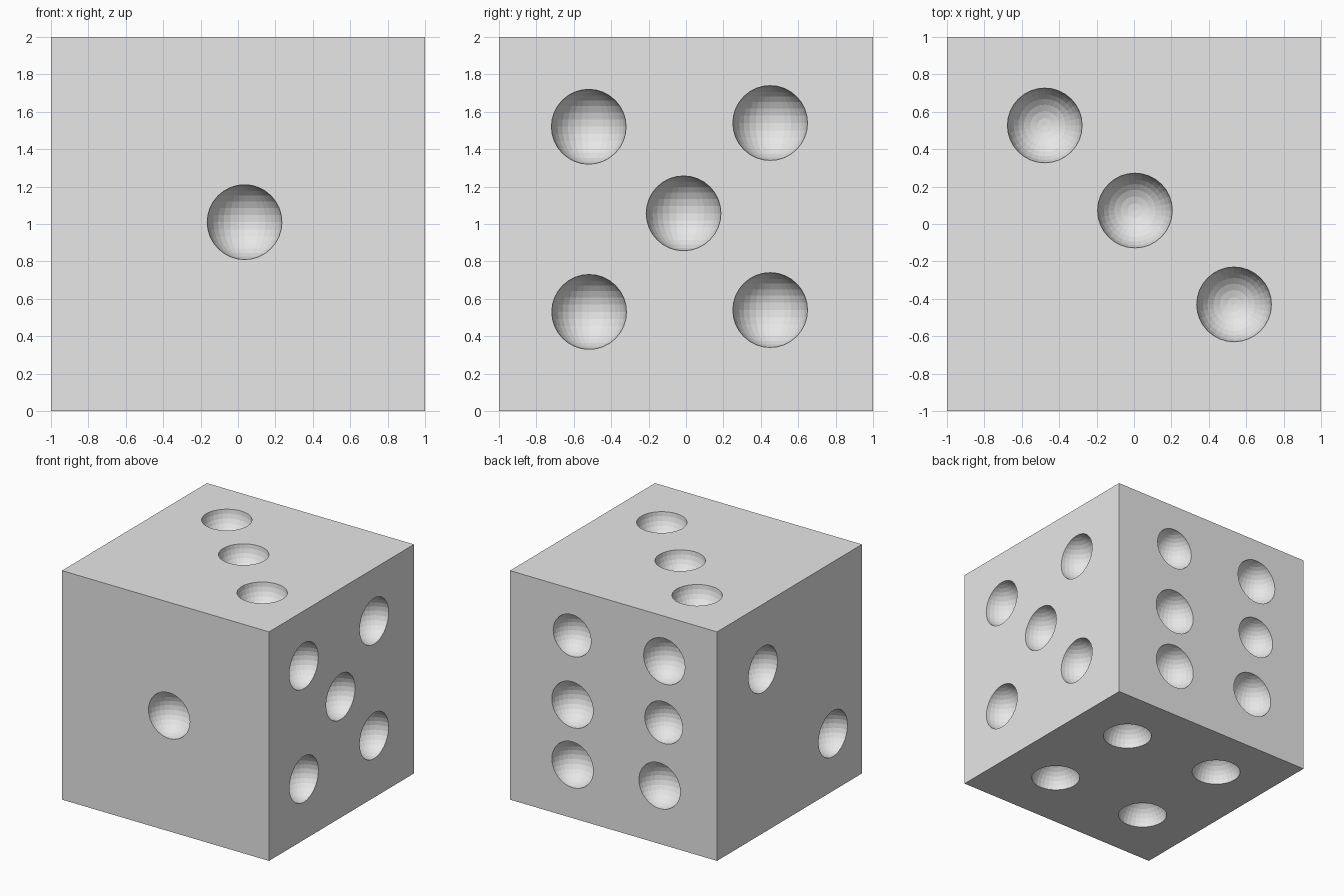
import bpy, bmesh
from mathutils import Matrix, Vector

if "Cube" in bpy.data.objects:
    bpy.data.objects.remove(bpy.data.objects["Cube"])

grey = bpy.data.materials.new("light grey")
grey.diffuse_color = (0.8, 0.8, 0.8, 1)
grey.use_nodes = True
grey.node_tree.nodes["Principled BSDF"].inputs["Base Color"].default_value = grey.diffuse_color


def make_object(name, bm):
    mesh = bpy.data.meshes.new(name)
    bm.to_mesh(mesh)
    bm.free()
    mesh.materials.append(grey)
    obj = bpy.data.objects.new(name, mesh)
    bpy.context.collection.objects.link(obj)
    return obj


# Cube body, standing on the ground
bm = bmesh.new()
bmesh.ops.create_cube(bm, size=2, matrix=Matrix.Translation((0, 0, 1)))
body = make_object("dice_body", bm)

# Pip centres, slightly irregular: (face axis, face position, [(u, v, radius)])
R, S = 0.2, 0.183
faces = [
    ("y", -1, [(0.035, 1.01, R)]),
    ("x", -1, [(0.366, 1.43, R), (-0.60, 0.50, R)]),
    ("z", 2, [(-0.477, 0.527, R), (0.005, 0.072, R), (0.535, -0.43, R)]),
    ("z", 0, [(0.47, 0.475, R), (0.48, -0.44, R), (-0.48, 0.49, R), (-0.47, -0.45, R)]),
    ("x", 1, [(-0.52, 1.52, R), (0.45, 1.54, R), (-0.013, 1.057, R),
              (-0.518, 0.53, R), (0.45, 0.54, R)]),
    ("y", 1, [(0.40, 1.593, S), (-0.49, 1.607, R), (0.397, 0.99, R),
              (-0.484, 1.07, S), (0.396, 0.466, R), (-0.445, 0.508, R)]),
]

# Ball cutters for the pips, nudged outward so no edge lies on a face
bm = bmesh.new()
for axis, pos, pips in faces:
    for u, v, r in pips:
        c = {"x": (pos, u, v), "y": (u, pos, v), "z": (u, v, pos)}[axis]
        c = Vector(c)
        i = "xyz".index(axis)
        c[i] += 0.002 if pos > 0 else -0.002
        bmesh.ops.create_uvsphere(bm, u_segments=32, v_segments=16, radius=r,
                                  matrix=Matrix.Translation(c))
cutter = make_object("pip_cutter", bm)
cutter.hide_render = True

# Carve the pips
mod = body.modifiers.new("pips", "BOOLEAN")
mod.operation = "DIFFERENCE"
mod.solver = "EXACT"
mod.object = cutter
bpy.context.view_layer.objects.active = body
body.select_set(True)
bpy.ops.object.modifier_apply(modifier=mod.name)
bpy.data.objects.remove(cutter)
